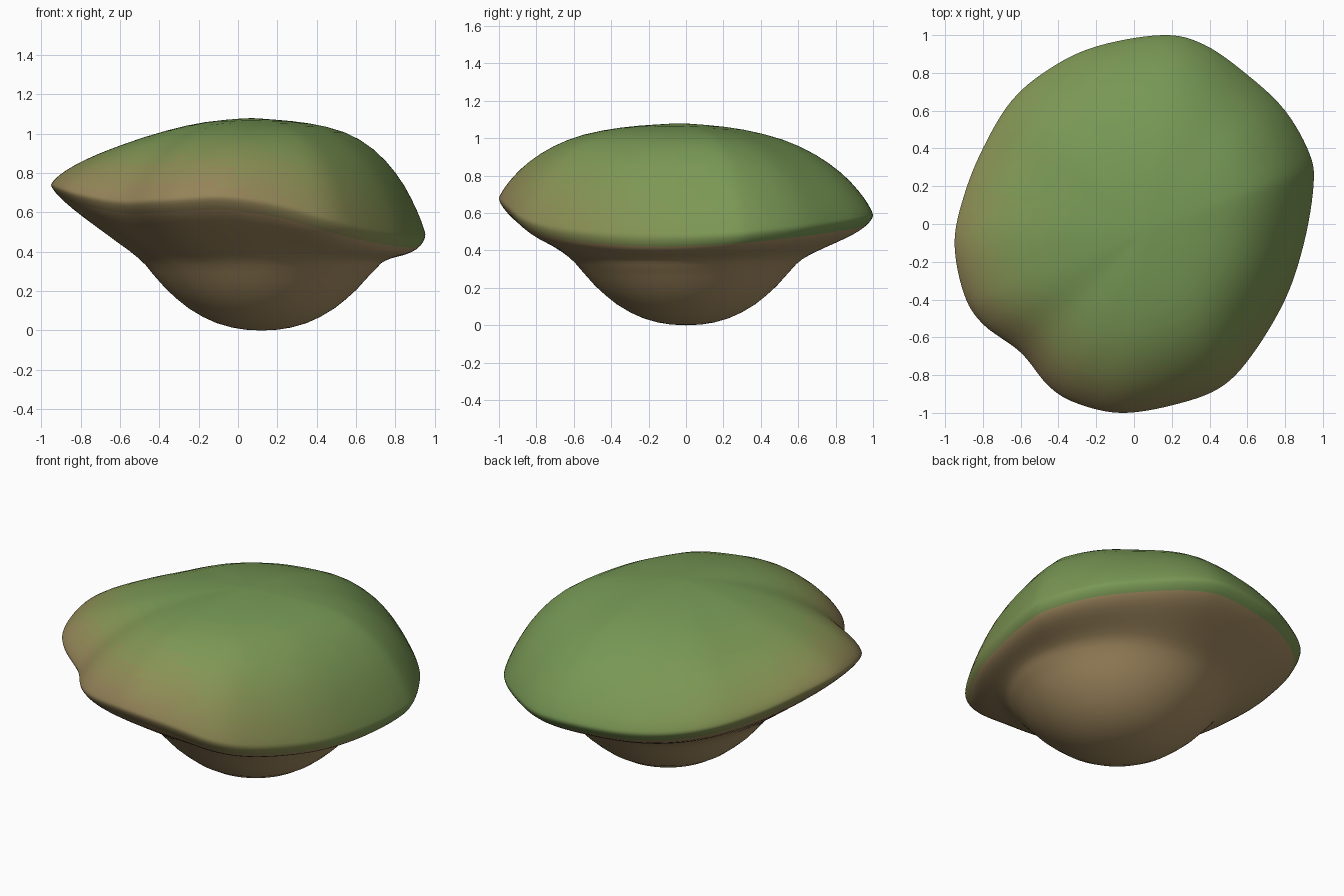
import bpy, bmesh
from mathutils import Vector

if "Cube" in bpy.data.objects:
    bpy.data.objects.remove(bpy.data.objects["Cube"])

# Rim of the island: x, y, rim height, bulge exponent of the dome above
RIM = [(.95, .2, .485, 3.5), (.93, .37, .50, 3.35), (.8, .6, .525, 3.1), (.6, .79, .55, 2.8),
       (.37, .95, .575, 2.6), (.15, 1, .59, 2.5), (-.2, .94, .59, 2.4), (-.45, .82, .60, 2.25),
       (-.65, .65, .63, 2.05), (-.8, .4, .67, 1.75), (-.9, .15, .715, 1.55), (-.95, -.1, .74, 1.45),
       (-.9, -.37, .72, 1.6), (-.8, -.53, .69, 1.85), (-.6, -.68, .655, 2.2), (-.45, -.86, .66, 2.45),
       (-.3, -.95, .67, 2.7), (-.07, -1, .68, 2.9), (.2, -.96, .64, 3.1), (.45, -.87, .57, 3.3),
       (.62, -.7, .52, 3.4), (.8, -.4, .485, 3.5), (.9, -.1, .475, 3.5)]
# Round bowl under the island: radius, height
BOWL = [(.08, .004), (.15, .015), (.23, .038), (.3, .07), (.37, .112), (.43, .16),
        (.485, .21), (.525, .255), (.56, .3), (.59, .335)]
FLARE = [.08, .18, .3, .42, .55, .67, .77, .85, .91, .95, .98, .994]
DOME = [1, .997, .99, .975, .95, .92, .88, .83, .77, .7, .62, .53, .43, .33, .23, .13, .06]
TOP, BOTTOM = Vector((.07, -.03, 1.08)), Vector((.12, 0, 0))
STEPS = 6


def closed_curve(points, steps):
    """Smooth closed curve through the points."""
    out, n = [], len(points)
    for i in range(n):
        a, b, c, d = (Vector(points[(i + k) % n]) for k in (-1, 0, 1, 2))
        for s in range(steps):
            t = s / steps
            out.append(.5 * (2 * b + (c - a) * t + (2 * a - 5 * b + 4 * c - d) * t ** 2
                             + (3 * b - a - 3 * c + d) * t ** 3))
    return out


def meridian(rim):
    """Points from the bowl, along the flare, over the round lip and up the dome."""
    x, y, z, p = rim
    edge = Vector((x, y, z))
    out_dir = Vector((x - BOTTOM.x, y - BOTTOM.y, 0)).normalized()
    pts = [BOTTOM + out_dir * r + Vector((0, 0, h)) for r, h in BOWL]
    base = pts[-1].copy()
    sag = .10 + .03 * (p - 1.4)
    for u in FLARE:
        pts.append(base.lerp(edge, u) - Vector((0, 0, sag * u * u * (1 - u) ** .5)))
    for t in DOME:
        w = min(1, t / .65)
        power = 2.1 + (p - 2.1) * w * w * (3 - 2 * w)   # same round crown all around
        rise = (1 - t ** power) ** (.55 + .09 * p)
        pts.append(Vector((TOP.x + t * (x - TOP.x), TOP.y + t * (y - TOP.y),
                           z + (TOP.z - z) * rise)))
    return pts


# Skin the meridians into one closed body
cols = [meridian(r) for r in closed_curve(RIM, STEPS)]
n, rows = len(cols), len(cols[0])
rim_row = len(BOWL) + len(FLARE)
bm = bmesh.new()
grid = [[bm.verts.new(p) for p in col] for col in cols]
low, high = bm.verts.new(BOTTOM), bm.verts.new(TOP)

# Ramp of grass shades from the crown to the dry front left edge
RAMP = [Vector(c) for c in ((.18, .31, .09), (.21, .31, .09), (.26, .28, .09), (.30, .23, .10))]
SHADES = 12


def shade(i, r):
    """0 for earth, then the grass shades."""
    if r < rim_row - 4:
        return 0
    edge = cols[i][rim_row]
    t = DOME[max(0, r - rim_row)]
    dry = t ** 3 * (.55 + .45 * (-.55 * edge.x - .8 * edge.y))
    return 1 + min(SHADES - 1, max(0, int(dry * SHADES * 1.05)))


for i in range(n):
    a, b = grid[i], grid[(i + 1) % n]
    bm.faces.new((low, b[0], a[0]))
    for r in range(rows - 1):
        bm.faces.new((a[r], b[r], b[r + 1], a[r + 1])).material_index = shade(i, r)
    bm.faces.new((a[-1], b[-1], high)).material_index = 1

# Soften the folds that run from the crown to the rim and the bowl to the flare
soft = [v for col in grid for k, v in enumerate(col)
        if k > rim_row + 5 or len(BOWL) - 2 <= k <= len(BOWL) + 1]
for _ in range(6):
    bmesh.ops.smooth_vert(bm, verts=soft, factor=.5, use_axis_z=True)
bmesh.ops.recalc_face_normals(bm, faces=bm.faces)
for f in bm.faces:
    f.smooth = True

mesh = bpy.data.meshes.new("island_body")
bm.to_mesh(mesh)
bm.free()
colours = [Vector((.40, .28, .13))]
for k in range(SHADES):
    s = k / (SHADES - 1) * (len(RAMP) - 1)
    j = min(int(s), len(RAMP) - 2)
    colours.append(RAMP[j].lerp(RAMP[j + 1], s - j))
for k, rgb in enumerate(colours):
    m = bpy.data.materials.new("earth" if k == 0 else f"grass_{k}")
    m.diffuse_color = (*rgb, 1)
    m.use_nodes = True
    m.node_tree.nodes["Principled BSDF"].inputs["Base Color"].default_value = m.diffuse_color
    mesh.materials.append(m)
island = bpy.data.objects.new("island_body", mesh)
bpy.context.collection.objects.link(island)
